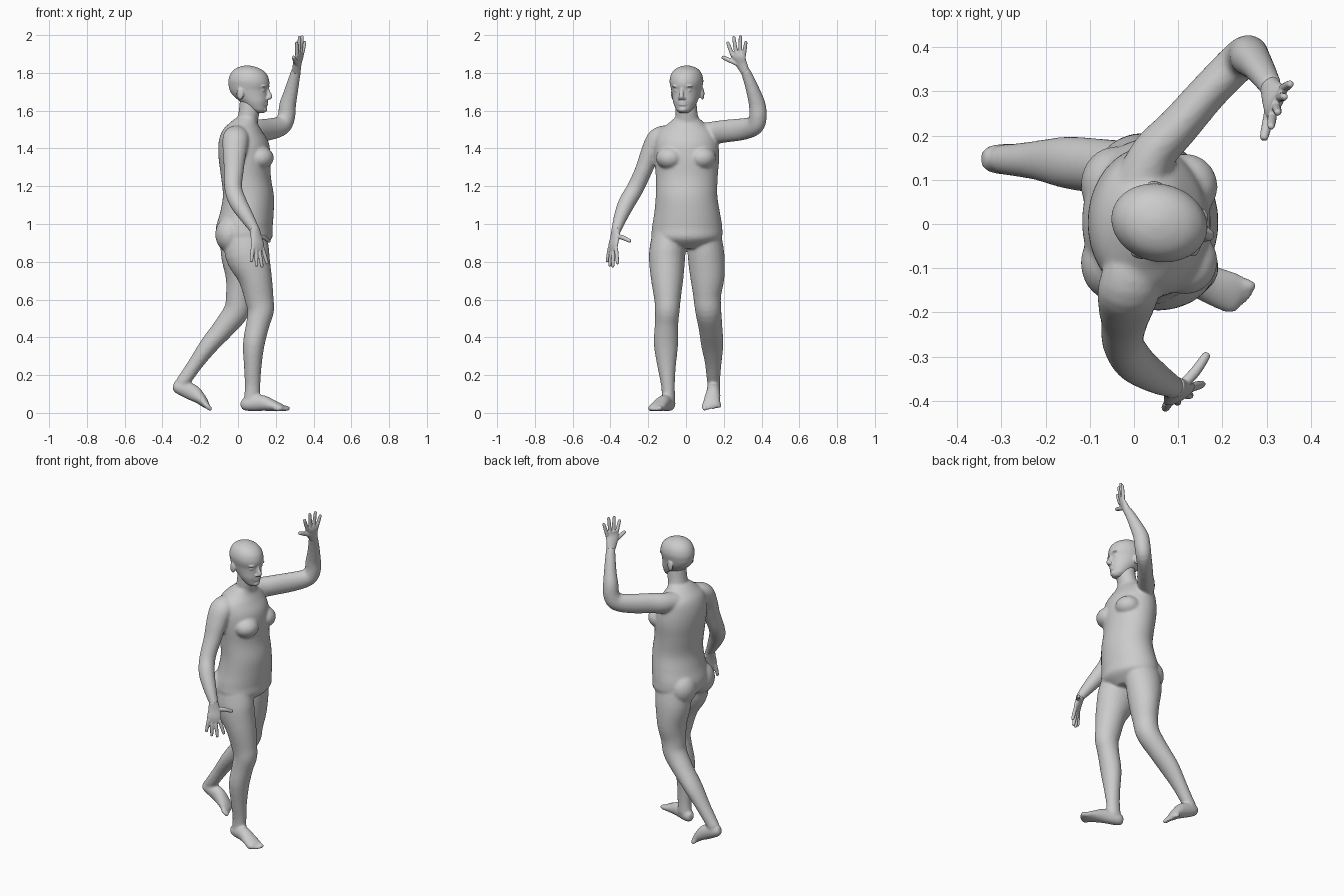
import bpy, bmesh, math
from mathutils import Vector, Matrix


def spline(rings, steps):
    """Catmull-Rom resampling of (x, y, z, ra, rb) rings."""
    out = []
    for i in range(len(rings) - 1):
        p0, p1, p2, p3 = (rings[max(0, min(len(rings) - 1, i + k))] for k in (-1, 0, 1, 2))
        for s in range(steps):
            t = s / steps
            out.append([0.5 * (2 * b + (c - a) * t + (2 * a - 5 * b + 4 * c - d) * t * t
                               + (3 * b - a - 3 * c + d) * t ** 3)
                        for a, b, c, d in zip(p0, p1, p2, p3)])
    out.append(list(rings[-1]))
    return out


def loft(bm, rings, side=(1, 0, 0), flat=False, steps=4, n=24):
    """Closed tube of elliptical rings; ra lies along 'side', rb across it."""
    pts = spline(rings, steps)
    loops = []
    for i, p in enumerate(pts):
        c = Vector(p[:3])
        t = Vector(pts[min(i + 1, len(pts) - 1)][:3]) - Vector(pts[max(i - 1, 0)][:3])
        t = Vector((0, 0, 1)) if flat else t.normalized()
        a = Vector(side)
        a = (a - t * a.dot(t)).normalized()
        b = t.cross(a)
        ra, rb = max(p[3], 0.002), max(p[4], 0.002)
        loops.append([bm.verts.new(c + a * ra * math.cos(k * math.tau / n)
                                   + b * rb * math.sin(k * math.tau / n)) for k in range(n)])
    for l0, l1 in zip(loops, loops[1:]):
        for k in range(n):
            j = (k + 1) % n
            bm.faces.new((l0[k], l0[j], l1[j], l1[k]))
    bm.faces.new(loops[0][::-1])
    bm.faces.new(loops[-1])


def blob(bm, c, r):
    bmesh.ops.create_uvsphere(bm, u_segments=20, v_segments=12, radius=1,
                              matrix=Matrix.Translation(c) @ Matrix.Diagonal((*r, 1)))


def digit(bm, base, tip, r, mid=None):
    """Rounded finger or toe."""
    a, c = Vector(base), Vector(tip)
    m = Vector(mid) if mid else (a + c) / 2
    e = c - (c - m).normalized() * r * 0.5
    loft(bm, [(*a, r, r), (*m, r, r), (*e, r * .8, r * .8), (*c, r * .35, r * .35)],
         (0.6, 0.77, 0.2), steps=3, n=10)


def finish(name, bm, voxel, smooth):
    """Fuse the overlapping volumes into one soft skin."""
    bmesh.ops.recalc_face_normals(bm, faces=bm.faces)
    me = bpy.data.meshes.new(name)
    bm.to_mesh(me)
    bm.free()
    for p in me.polygons:
        p.use_smooth = True
    ob = bpy.data.objects.new(name, me)
    bpy.context.collection.objects.link(ob)
    m = ob.modifiers.new("fuse", 'REMESH')
    m.mode = 'VOXEL'
    m.voxel_size = voxel
    m.use_smooth_shade = True
    s = ob.modifiers.new("soften", 'SMOOTH')
    s.factor = 0.5
    s.iterations = smooth
    return ob


# Torso and neck
body = bmesh.new()
loft(body, [(.03, .003, .87, .09, .10), (.035, .004, .92, .143, .18), (.033, .006, .98, .150, .186),
            (.047, .006, 1.06, .142, .174), (.055, .003, 1.15, .135, .163),
            (.042, .004, 1.25, .132, .164), (.035, .004, 1.35, .138, .172),
            (.030, .002, 1.43, .133, .168), (.022, .002, 1.49, .107, .150),
            (.028, .003, 1.53, .078, .100), (.045, .004, 1.56, .058, .066)], flat=True, n=40)
loft(body, [(.035, .005, 1.48, .06, .07), (.05, .005, 1.55, .056, .062),
            (.06, .002, 1.60, .056, .058), (.065, 0, 1.66, .055, .055)], flat=True)
for s in (-1, 1):
    blob(body, (.115, s * .085, 1.35), (.075, .075, .062))     # chest
    blob(body, (-.042, s * .088, .945), (.079, .088, .095))    # seat

# Front (right) leg and foot
loft(body, [(.035, -.09, .96, .11, .085), (.05, -.100, .84, .118, .096), (.09, -.1, .72, .09, .087),
            (.113, -.098, .6, .076, .070), (.12, -.099, .54, .070, .065), (.105, -.103, .47, .062, .062),
            (.083, -.106, .36, .057, .064), (.078, -.102, .24, .046, .048),
            (.077, -.095, .14, .041, .036), (.073, -.092, .06, .043, .036)])
loft(body, [(.018, -.078, .045, .018, .022), (.045, -.088, .046, .034, .036), (.12, -.115, .053, .038, .043),
            (.18, -.14, .040, .044, .031), (.225, -.157, .028, .046, .020),
            (.243, -.163, .023, .038, .013)], side=(.37, .93, 0))
for base, tip, r in [((.22, -.131, .027), (.276, -.143, .023), .016),
                     ((.225, -.147, .024), (.268, -.161, .019), .012),
                     ((.22, -.160, .023), (.257, -.175, .018), .011),
                     ((.21, -.172, .022), (.241, -.187, .017), .011),
                     ((.195, -.182, .022), (.222, -.196, .016), .011)]:
    digit(body, base, tip, r)

# Trailing (left) leg and foot
loft(body, [(.02, .095, .96, .11, .087), (.015, .106, .84, .106, .097), (.018, .113, .72, .084, .091),
            (.008, .112, .62, .072, .074), (-.008, .118, .54, .068, .069), (-.075, .13, .45, .058, .063),
            (-.152, .139, .36, .049, .059), (-.218, .144, .27, .040, .045),
            (-.27, .145, .195, .037, .037), (-.298, .147, .155, .036, .034)])
loft(body, [(-.343, .147, .146, .018, .020), (-.315, .147, .137, .033, .036), (-.245, .145, .110, .037, .044),
            (-.2, .139, .076, .043, .032), (-.172, .134, .046, .045, .021),
            (-.16, .132, .032, .036, .013)], side=(0, 1, 0))
for k in range(5):
    r = .015 if k == 0 else .011
    y = .097 + .019 * k + (.004 if k else 0)
    digit(body, (-.175 - .004 * k, y, .046), (-.139 - .006 * k, y + .002, .014 + .004 * k), r)

# Lowered right arm
loft(body, [(-.005, -.09, 1.475, .06, .05), (-.012, -.148, 1.452, .070, .057), (-.018, -.188, 1.38, .063, .051),
            (-.022, -.222, 1.29, .053, .046), (-.025, -.268, 1.19, .047, .045), (.0, -.312, 1.115, .047, .045),
            (.045, -.345, 1.04, .038, .037), (.085, -.367, .975, .027, .027),
            (.092, -.371, .955, .025, .024)])
# Raised left arm
loft(body, [(.015, .09, 1.48, .06, .055), (.045, .16, 1.485, .052, .060), (.1, .22, 1.493, .047, .060),
            (.17, .3, 1.502, .044, .058), (.233, .364, 1.522, .045, .052), (.256, .381, 1.57, .046, .047),
            (.263, .377, 1.63, .045, .044), (.278, .360, 1.69, .039, .037), (.295, .335, 1.76, .031, .031),
            (.310, .31, 1.82, .024, .026)], side=(.7, -.7, 0))
finish("body", body, .007, 8)

# Head with face, turned slightly to its right
head = bmesh.new()
loft(head, [(.118, 0, 1.588, .022, .022), (.108, 0, 1.602, .043, .040), (.096, 0, 1.622, .058, .053),
            (.085, 0, 1.648, .074, .064), (.065, 0, 1.682, .094, .073), (.057, 0, 1.71, .103, .079),
            (.058, 0, 1.735, .109, .085), (.057, 0, 1.76, .109, .088), (.056, 0, 1.79, .099, .082),
            (.053, 0, 1.815, .077, .066), (.05, 0, 1.831, .046, .041), (.05, 0, 1.839, .012, .011)],
     flat=True, n=36)
loft(head, [(.155, 0, 1.728, .008, .008), (.163, 0, 1.70, .012, .010), (.172, 0, 1.675, .014, .014),
            (.168, 0, 1.66, .009, .014)], flat=True, n=14)          # nose
blob(head, (.142, 0, 1.606), (.016, .022, .014))                   # chin
for z in (1.632, 1.643):
    blob(head, (.149, 0, z), (.013, .024, .006))                   # lips
for s in (-1, 1):
    blob(head, (.145, s * .033, 1.729), (.018, .024, .007))        # brow
    blob(head, (.139, s * .033, 1.708), (.014, .015, .009))        # eye
    blob(head, (.161, s * .013, 1.665), (.010, .008, .007))        # nostril
    blob(head, (.030, s * .080, 1.690), (.020, .010, .032))        # ear
bmesh.ops.rotate(head, verts=head.verts, cent=(.055, 0, 0), matrix=Matrix.Rotation(math.radians(-14), 3, 'Z'))
bmesh.ops.translate(head, verts=head.verts, vec=(0, .003, 0))
finish("head", head, .0045, 3)


# Hands: palm loft, four fingers and a thumb
def hand(name, palm, across, fingers, thumb):
    bm = bmesh.new()
    loft(bm, palm, side=across)
    for base, tip in fingers:
        digit(bm, base, tip, .0105)
    digit(bm, thumb[0], thumb[2], .0125, thumb[1])
    finish(name, bm, .0035, 3)


hand("left_hand",
     [(.308, .314, 1.805, .024, .023), (.314, .292, 1.85, .034, .018),
      (.323, .277, 1.885, .042, .014), (.324, .275, 1.912, .036, .010)], (.46, .89, 0),
     [((.337, .306, 1.89), (.355, .318, 1.968)), ((.329, .287, 1.90), (.341, .288, 1.998)),
      ((.321, .266, 1.90), (.326, .252, 1.995)), ((.313, .247, 1.89), (.310, .219, 1.965))],
     [(.312, .28, 1.845), (.303, .235, 1.865), (.293, .19, 1.885)])
hand("right_hand",
     [(.088, -.369, .975, .027, .024), (.097, -.377, .93, .034, .018),
      (.103, -.385, .89, .041, .015), (.105, -.388, .86, .035, .011)], (.84, .54, 0),
     [((.078, -.404, .875), (.070, -.418, .798)), ((.095, -.395, .867), (.099, -.404, .775)),
      ((.112, -.384, .866), (.128, -.388, .770)), ((.130, -.370, .872), (.156, -.362, .787))],
     [(.108, -.366, .935), (.138, -.335, .928), (.167, -.293, .908)])
